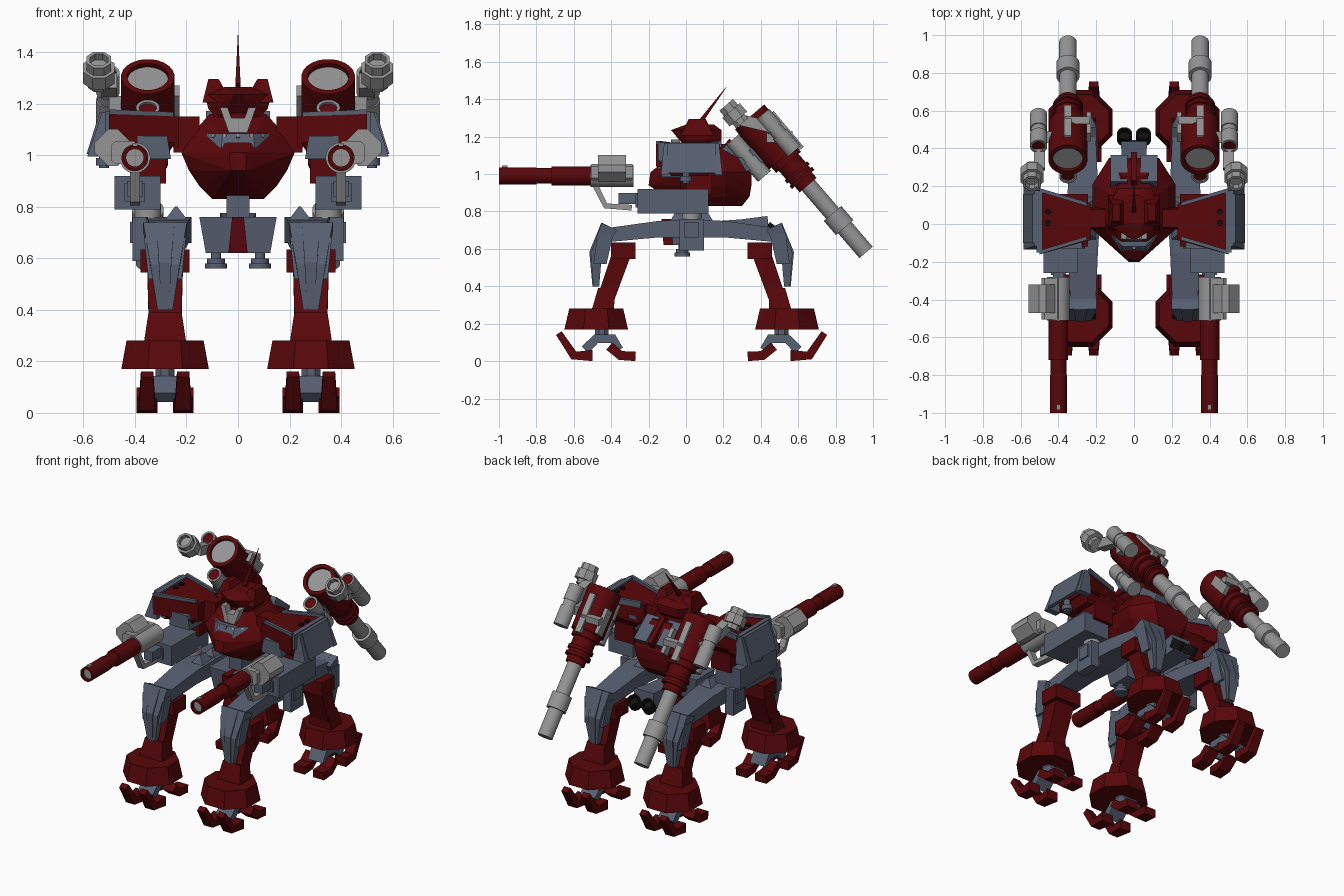
import bpy, bmesh, math
from mathutils import Vector

if "Cube" in bpy.data.objects:
    bpy.data.objects.remove(bpy.data.objects["Cube"])

MIDDLE = Vector((0, .03, 0))  # the legs mirror front to back about this point
UP, BACK = Vector((0, 0, 1)), Vector((0, 1, 0))
SIDES = (-1, 1)


def material(name, *colour):
    mat = bpy.data.materials.new(name)
    mat.use_nodes = True
    mat.diffuse_color = (*colour, 1)
    mat.node_tree.nodes["Principled BSDF"].inputs["Base Color"].default_value = (*colour, 1)
    return mat


RED = material("dark red", .1, .002, .003)
BLUE = material("slate blue", .095, .115, .165)
GREY = material("light grey", .3, .3, .3)
BLACK = material("black", .005, .005, .005)


def finish(name, bm, mat, mirror, smooth=False):
    bmesh.ops.recalc_face_normals(bm, faces=bm.faces)
    bmesh.ops.translate(bm, verts=bm.verts, vec=-MIDDLE)
    for face in bm.faces:
        face.smooth = smooth
    for edge in bm.edges:
        edge.smooth = edge.calc_face_angle(0) < math.radians(30)
    mesh = bpy.data.meshes.new(name)
    bm.to_mesh(mesh)
    bm.free()
    mesh.materials.append(mat)
    part = bpy.data.objects.new(name, mesh)
    part.location = MIDDLE
    bpy.context.collection.objects.link(part)
    if mirror:
        modifier = part.modifiers.new("mirror", "MIRROR")
        modifier.use_axis = ("x" in mirror, "y" in mirror, False)
        modifier.use_mirror_merge = False


def hull(name, mat, points, mirror):
    """Convex solid around the points."""
    bm = bmesh.new()
    for point in set(points):
        bm.verts.new(point)
    result = bmesh.ops.convex_hull(bm, input=bm.verts)
    inside = [g for g in result["geom_interior"] if isinstance(g, bmesh.types.BMVert)]
    bmesh.ops.delete(bm, geom=inside, context="VERTS")
    bmesh.ops.dissolve_limit(bm, angle_limit=.02, verts=bm.verts, edges=bm.edges)
    finish(name, bm, mat, mirror)


def block(name, mat, center, size, top=(1, 1), shift=(0, 0), axis="z", chamfer=0, mirror="x"):
    """Box whose far end along the axis is scaled by top and moved by shift."""
    k = "xyz".index(axis)
    i, j = [n for n in range(3) if n != k]
    points = []
    for end in SIDES:
        scale, move = (top, shift) if end > 0 else ((1, 1), (0, 0))
        for a, b in ((1, 1 - chamfer), (1 - chamfer, 1)):
            for sa in SIDES:
                for sb in SIDES:
                    p = list(center)
                    p[k] += end * size[k] / 2
                    p[i] += sa * a * scale[0] * size[i] / 2 + move[0]
                    p[j] += sb * b * scale[1] * size[j] / 2 + move[1]
                    points.append(tuple(p))
    hull(name, mat, points, mirror)


def shell(name, mat, levels, nose=.15):
    """Body from (height, half width, front, back) levels with a pointed front."""
    points = []
    for z, half, front, back in levels:
        for x in (-half, half):
            points += [(x * nose, front, z), (x, front * nose, z), (x, back * .6, z), (x * .6, back, z)]
    hull(name, mat, points, "")


def skin(bm, rings):
    for a, b in zip(rings, rings[1:]):
        for i in range(len(a)):
            bm.faces.new((a[i - 1], a[i], b[i], b[i - 1]))
    bm.faces.new(rings[0])
    bm.faces.new(rings[-1])


def bar(name, mat, x, width, path, thick, tip=1, mirror="x"):
    """Bent bar along a side-on (y, z) path, scaled towards its tip."""
    bm = bmesh.new()
    path = [Vector((0, *p)) for p in path]
    rings = []
    for i, p in enumerate(path):
        along = (path[min(i + 1, len(path) - 1)] - path[max(i - 1, 0)]).normalized()
        scale = (1 + (tip - 1) * i / (len(path) - 1)) / 2
        out = Vector((width * scale, 0, 0))
        side = Vector((0, -along.z, along.y)) * thick * scale
        spot = p + Vector((x, 0, 0))
        rings.append([bm.verts.new(v) for v in (spot - out - side, spot + out - side,
                                                spot + out + side, spot - out + side)])
    skin(bm, rings)
    finish(name, bm, mat, mirror)


def barrel(name, mat, start, aim, steps, bore=0, mirror="x", segments=24):
    """Stepped cylinder from (length, radius) steps, with an optional bored mouth."""
    bm = bmesh.new()
    turn = aim.to_track_quat("Z", "Y")
    profile = [(.03, bore), (0, bore)] if bore else []
    reach = 0
    for length, radius in steps:
        profile += [(reach, radius), (reach + length, radius)]
        reach += length
    angles = [math.tau * (i + .5) / segments for i in range(segments)]
    skin(bm, [[bm.verts.new(Vector(start) + turn @ Vector((r * math.cos(a), r * math.sin(a), t)))
               for a in angles] for t, r in profile])
    finish(name, bm, mat, mirror, smooth=segments > 8)


# Torso
shell("chest", RED, [(.83, .1, 0, .3), (.88, .15, -.11, .34), (.94, .19, -.2, .35), (1.01, .22, -.19, .35),
                     (1.08, .18, -.1, .32), (1.16, .11, .05, .25)])
shell("collar", BLUE, [(1.03, .13, -.15, .1), (1.085, .12, -.12, .1)], nose=.5)
for i in range(-3, 4):
    outward = Vector((math.sin(i * .4), -math.cos(i * .4), .5))
    barrel("collar_tooth", GREY, outward * .1 + UP * 1.01, outward, [(.04, .01)], mirror="", segments=4)
bar("back_panel", BLUE, x=.08, width=.09, path=[(.2, 1.14), (.34, 1.03)], thick=.08)
bar("back_ridge", RED, x=0, width=.03, path=[(.2, 1.15), (.35, 1.03)], thick=.1, mirror="")

# Head
shell("neck", RED, [(1.08, .08, -.02, .15), (1.17, .1, -.02, .15)])
shell("helmet", RED, [(1.14, .08, 0, .15), (1.18, .115, -.01, .19), (1.235, .13, -.08, .19),
                      (1.265, .05, .02, .15)], nose=.1)
block("helmet_lobe", RED, center=(.08, .06, 1.25), size=(.115, .18, .09), top=(.35, .5), shift=(.015, 0))
block("face", GREY, center=(0, -.05, 1.11), size=(.04, .08, .07), top=(1.4, .8), mirror="")
block("cheek_guard", GREY, center=(.02, -.065, 1.135), size=(.03, .05, .1), shift=(.035, .01))
bar("crest_spike", RED, x=0, width=.02, path=[(.07, 1.27), (.215, 1.465)], thick=.025, tip=.1, mirror="")

# Pelvis and tail
block("waist", BLUE, center=(0, .03, .78), size=(.09, .12, .16), mirror="")
block("pelvis", BLUE, center=(0, .01, .69), size=(.25, .16, .14), top=(1.2, 1.2), mirror="")
block("pelvis_crest", RED, center=(0, -.06, .69), size=(.075, .12, .14), top=(.6, 1.2), mirror="")
barrel("pelvis_foot", BLUE, start=(.085, -.02, .56), aim=UP, steps=[(.02, .043), (.02, .035), (.02, .02)])
bar("tail", BLUE, x=0, width=.1, path=[(.05, .7), (.3, .71), (.44, .72)], thick=.08, tip=1.4, mirror="")
barrel("exhaust", BLACK, start=(.05, .48, .72), aim=Vector((0, -.6, -.8)), steps=[(.06, .04)], bore=.03)

# Shoulders
block("shoulder", RED, center=(.365, .01, 1.09), size=(.27, .19, .12), top=(1.8, 1), shift=(0, .01), axis="x")
block("shoulder_link", RED, center=(.2, .03, 1.08), size=(.1, .12, .14), top=(1, .8))
block("shoulder_belly", RED, center=(.37, .02, 1.02), size=(.18, .2, .06), top=(1.4, 1.4))
block("shoulder_edge", BLUE, center=(.5, .01, 1.12), size=(.03, .32, .1))
block("under_plate", BLUE, center=(.335, 0, 1.03), size=(.15, .26, .09), top=(.8, 1))
block("pauldron_plate", BLUE, center=(.575, .03, 1.085), size=(.025, .26, .16), shift=(-.05, 0))
for s in SIDES:
    block("shoulder_rim", BLUE, center=(.375, .015 + s * .09, 1.15), size=(.25, .02, .035),
          shift=(s * .075, .01), axis="x")
    block("pauldron_end", BLUE, center=(.54, .03 + s * .145, 1.08), size=(.09, .04, .17),
          top=(.4, .6), shift=(-.03, -s * .01))
    barrel("shoulder_port", BLACK, start=(.455, .035 + s * .03, 1.16), aim=UP, steps=[(.01, .016)], segments=12)
barrel("shoulder_knob", BLUE, start=(.52, 0, .95), aim=UP, steps=[(.01, .02), (.03, .032), (.04, .02)])

# Arms
block("upper_arm", RED, center=(.35, .07, .95), size=(.14, .14, .12))
block("forearm", BLUE, center=(.39, -.07, .855), size=(.18, .38, .13))
block("forearm_panel", BLUE, center=(.4, -.23, .855), size=(.08, .08, .07))
block("wrist", BLUE, center=(.4, -.3, .87), size=(.06, .12, .06))
barrel("elbow_post", GREY, start=(.35, .03, .65), aim=UP, steps=[(.16, .052)])

# Arm guns, measured from the muzzle backwards
barrel("gun_barrel", RED, start=(.4, -1, .99), aim=BACK, steps=[(.2, .046), (.08, .042), (.22, .052)], bore=.034)
barrel("gun_bore", GREY, start=(.4, -.98, .99), aim=BACK, steps=[(.02, .034)])
barrel("gun_body", GREY, start=(.4, -.51, .99), aim=BACK, steps=[(.23, .06)])
block("gun_sight", GREY, center=(.4, -.97, 1.03), size=(.02, .03, .03))
block("gun_magazine", GREY, center=(.44, -.395, 1.01), size=(.1, .22, .09), axis="y", chamfer=.3)
block("magazine_drum", GREY, center=(.485, -.395, 1.03), size=(.145, .15, .145), axis="y", chamfer=.75)
bar("gun_grip", GREY, x=.4, width=.04, path=[(-.49, .95), (-.43, .83), (-.29, .82)], thick=.03)

# Back cannons, measured along the aim from the muzzle
AIM = Vector((0, .652, -.758))


def along(distance):
    return Vector((.35, .34, 1.305)) + AIM * distance


barrel("cannon_body", RED, along(0), AIM, bore=.08, steps=[
    (.28, .104), (.04, .088), (.06, .07), (.02, .08), (.02, .07), (.02, .08), (.04, .06)])
barrel("cannon_lens", GREY, along(.02), AIM, [(.02, .08)])
barrel("cannon_tube", GREY, along(.46), AIM, [(.22, .045), (.1, .062), (.175, .047)])
for name, spot in (("upper_launcher", (.505, .41, 1.32)), ("lower_launcher", (.35, .25, 1.185))):
    barrel(name, GREY, spot, AIM, [(.1, .046), (.04, .04), (.12, .046)], bore=.034)
    barrel(name + "_core", RED, Vector(spot) + AIM * .01, AIM, [(.02, .034)])
barrel("pod", GREY, (.54, .215, 1.37), AIM, [(.04, .052), (.06, .066), (.03, .045)], bore=.038, segments=8)
bar("pod_mount", GREY, x=.5, width=.06, path=[(.29, 1.29), (.46, 1.25)], thick=.06)
block("cannon_mount", GREY, center=(.45, .46, 1.2), size=(.1, .06, .06))
bar("launcher_pylon", BLUE, x=.35, width=.06, path=[(.3, 1.05), (.48, 1.16)], thick=.09)
bar("top_bracket", GREY, x=.35, width=.04, path=[(.45, 1.32), (.61, 1.13)], thick=.05)
bar("side_bracket", GREY, x=.24, width=.025, path=[(.46, 1.25), (.57, 1.13)], thick=.06)
block("bracket_bar", GREY, center=(.3, .55, 1.21), size=(.13, .04, .04))

# Legs: the front leg is mirrored to all four corners
LEG = .283
block("hip_plate", BLUE, center=(.38, .03, .675), size=(.06, .13, .17))
block("hip_hatch", BLUE, center=(.41, .03, .7), size=(.02, .08, .08))
block("hip_fin", BLUE, center=(.24, -.03, .77), size=(.1, .12, .06), top=(.1, .4), mirror="xy")
bar("hip_beam", BLUE, x=.27, width=.18, path=[(.03, .71), (-.15, .705), (-.41, .675)],
    thick=.1, tip=.75, mirror="xy")
block("thigh", RED, center=(LEG, -.335, .59), size=(.19, .13, .09), mirror="xy")
bar("knee_plate", BLUE, x=LEG, width=.17, path=[(-.41, .72), (-.48, .57), (-.48, .4)],
    thick=.09, tip=.35, mirror="xy")
bar("knee_ridge", BLUE, x=LEG, width=.07, path=[(-.43, .73), (-.5, .58), (-.49, .4)],
    thick=.05, tip=.4, mirror="xy")
block("knee_guard", BLUE, center=(LEG, -.46, .6), size=(.13, .07, .16), top=(1.25, 1.2), shift=(0, .03), mirror="xy")
bar("shin", RED, x=LEG, width=.14, path=[(-.335, .6), (-.43, .33)], thick=.1, tip=.9, mirror="xy")
block("shin_base", RED, center=(LEG, -.445, .33), size=(.165, .12, .12), top=(.78, .75), shift=(0, .02), mirror="xy")
block("ankle_cuff", RED, center=(LEG, -.48, .225), size=(.34, .34, .11), top=(.88, .85), chamfer=.6, mirror="xy")
barrel("ankle_post", BLUE, start=(LEG, -.45, .1), aim=UP, steps=[(.08, .04)], mirror="xy", segments=8)
bar("foot_arch", BLUE, x=LEG, width=.11, path=[(-.54, .06), (-.48, .12), (-.39, .12), (-.36, .06)],
    thick=.05, mirror="xy")
for s in SIDES:
    bar("front_claw", RED, x=LEG + s * .07, width=.08, path=[(-.5, .03), (-.6, .03), (-.68, .15)],
        thick=.06, tip=.6, mirror="xy")
    bar("rear_claw", RED, x=LEG + s * .07, width=.08, path=[(-.27, .025), (-.35, .03), (-.41, .08)],
        thick=.05, mirror="xy")
